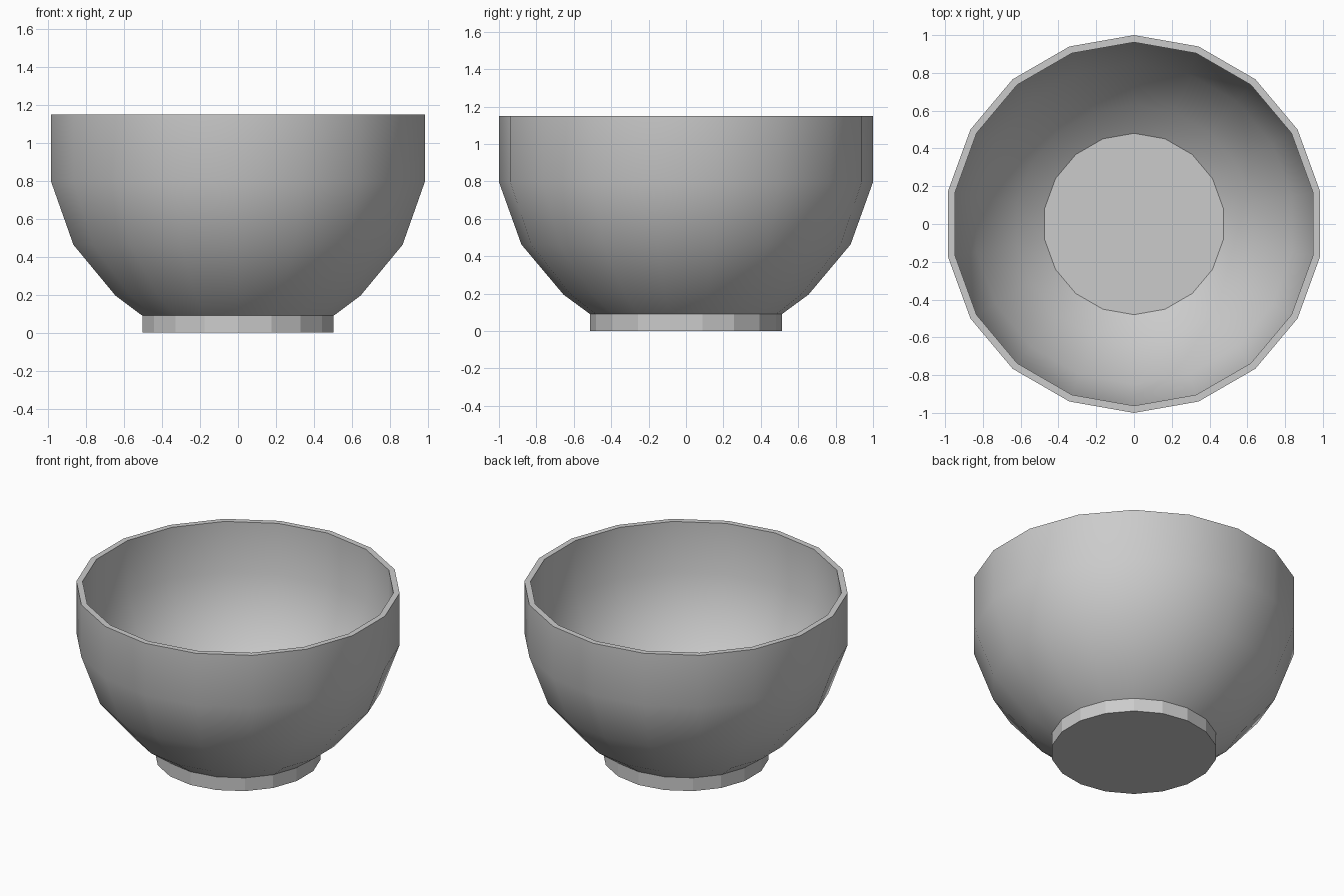
import bpy, bmesh, math

if "Cube" in bpy.data.objects:
    bpy.data.objects.remove(bpy.data.objects["Cube"])

SIDES = 18


def lathe(name, profile, cap_first=False, cap_last=False):
    """Revolve (radius, z) points into an 18-sided shell, capping ends with n-gons."""
    bm = bmesh.new()
    rings = []
    for r, z in profile:
        angles = [math.pi / 2 + 2 * math.pi * i / SIDES for i in range(SIDES)]
        rings.append([bm.verts.new((r * math.cos(a), r * math.sin(a), z)) for a in angles])
    for low, high in zip(rings, rings[1:]):
        for i in range(SIDES):
            j = (i + 1) % SIDES
            bm.faces.new((low[i], low[j], high[j], high[i]))
    if cap_first:
        bm.faces.new(rings[0][::-1])
    if cap_last:
        bm.faces.new(rings[-1])
    mesh = bpy.data.meshes.new(name)
    bm.to_mesh(mesh)
    bm.free()
    obj = bpy.data.objects.new(name, mesh)
    bpy.context.collection.objects.link(obj)
    return obj


# Bowl: outer wall up, over the rim, inner wall down to the flat floor
outer = [(0.512, 0.09), (0.655, 0.195), (0.88, 0.463), (1.0, 0.797), (1.0, 1.15)]
inner = [(0.962, 1.15), (0.962, 0.804), (0.847, 0.482), (0.63, 0.224), (0.48, 0.115)]
bowl = lathe("bowl", outer + inner, cap_last=True)
bpy.ops.object.select_all(action='DESELECT')
bowl.select_set(True)
bpy.context.view_layer.objects.active = bowl
bpy.ops.object.shade_smooth_by_angle(angle=math.radians(30))

# Foot ring: flat-shaded, closed underneath, meeting the bowl at its top edge
lathe("foot", [(0.512, 0.0), (0.512, 0.09)], cap_first=True)
